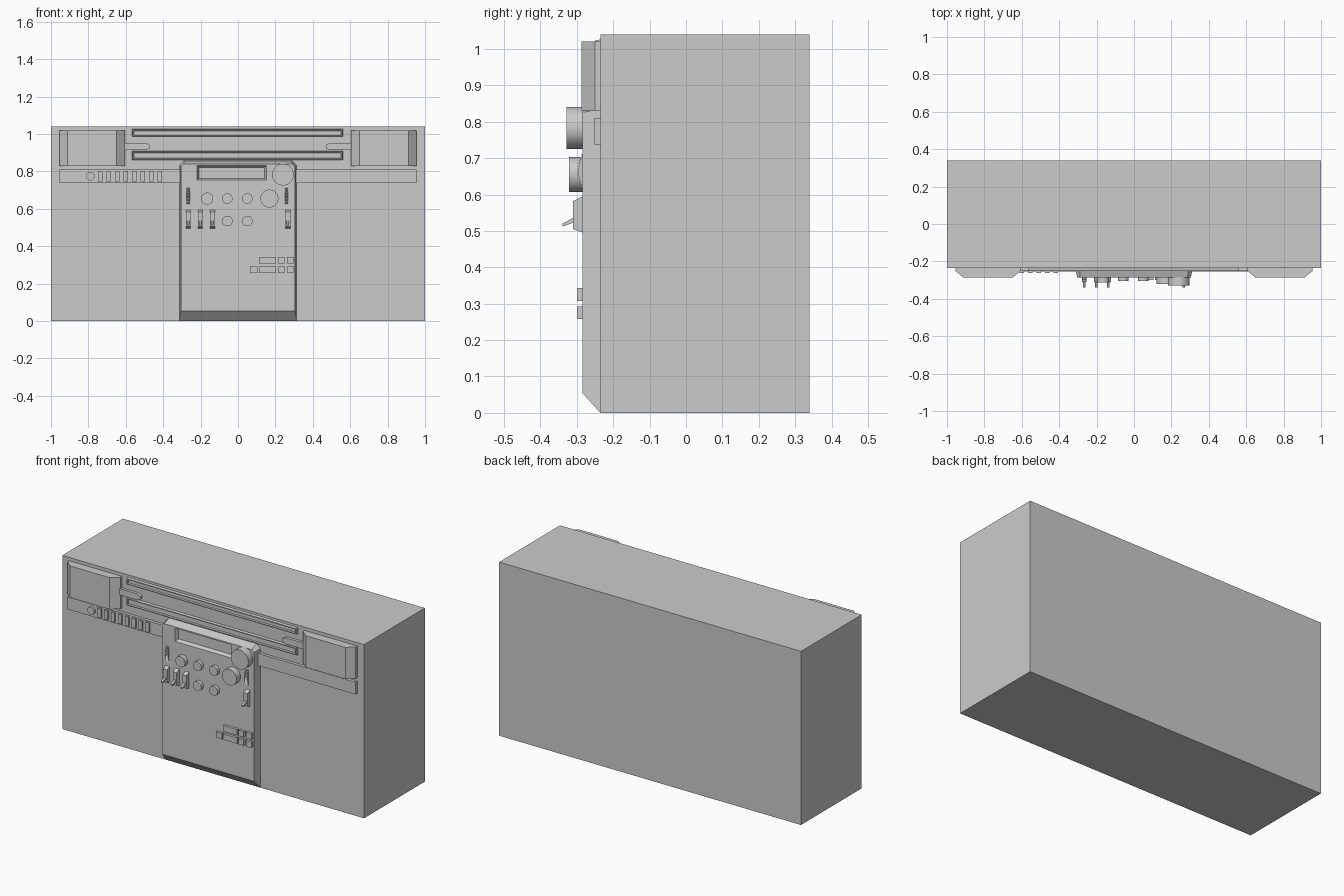
import bpy, bmesh
from math import sin, cos, pi, radians

if "Cube" in bpy.data.objects:
    bpy.data.objects.remove(bpy.data.objects["Cube"])


def loft(name, rings, smooth=False):
    """Skin a stack of equal-length 3D rings and cap both ends."""
    bm = bmesh.new()
    vs = [[bm.verts.new(p) for p in r] for r in rings]
    n = len(vs[0])
    for a, b in zip(vs, vs[1:]):
        for i in range(n):
            f = bm.faces.new((a[i], a[(i + 1) % n], b[(i + 1) % n], b[i]))
            f.smooth = smooth
    bm.faces.new(vs[0])
    bm.faces.new(vs[-1])
    bmesh.ops.recalc_face_normals(bm, faces=bm.faces)
    me = bpy.data.meshes.new(name)
    bm.to_mesh(me)
    bm.free()
    if smooth:
        me.set_sharp_from_angle(angle=radians(30))
    ob = bpy.data.objects.new(name, me)
    bpy.context.collection.objects.link(ob)
    return ob


def rect(x0, x1, z0, z1, y):
    return [(x0, y, z0), (x1, y, z0), (x1, y, z1), (x0, y, z1)]


def box(name, x0, x1, z0, z1, y0, y1):
    return loft(name, [rect(x0, x1, z0, z1, y0), rect(x0, x1, z0, z1, y1)])


def knob(name, x, z, r, y0, y1, n=32):
    def ring(y, rr):
        return [(x + rr * cos(2 * pi * i / n), y, z + rr * sin(2 * pi * i / n))
                for i in range(n)]
    return loft(name, [ring(y0, r), ring(y1, r)], True)


def side_profile(name, pts, x, w):
    """Extrude a (y, z) profile across x."""
    return loft(name, [[(x + s * w / 2, y, z) for y, z in pts] for s in (-1, 1)])


FACE, PANEL = -0.235, -0.285

# Main cabinet
box("cabinet", -1, 1, 0, 1.04, 0.34, FACE)

# Handle mounts and short handle arms, mirrored left and right
for s, side in ((1, "right"), (-1, "left")):
    levels = ((-0.23, .605, .955), (-0.25, .605, .955), (-0.287, .65, .912))
    loft("handle_mount_" + side,
         [rect(s * a, s * b, .83, 1.02, y) for y, a, b in levels])
    arm = [(.61, .914), (.49, .914), (.47, .925), (.47, .941), (.49, .952), (.61, .952)]
    loft("handle_arm_" + side, [[(s * x, y, z) for x, z in arm] for y in (-0.23, -0.252)])

# Long raised trim frames with shallow recessed centres
for i, (z0, z1) in enumerate(((.985, 1.027), (.86, .91))):
    steps = ((-0.23, 0), (-0.25, .004), (-0.25, .009), (-0.24, .011))
    loft("trim_rail_%d" % i,
         [rect(-.567 + d, .562 - d, z0 + d, z1 - d, y) for y, d in steps])

# Control strip with push keys and a small knob
box("control_strip", -.955, .955, .737, .81, -0.23, -0.253)
for i in range(8):
    x = -.737 + i * .0457
    box("strip_key_%d" % i, x - .012, x + .012, .747, .803, -0.25, -0.263)
knob("strip_knob", -.79, .775, .023, -0.25, -0.266)


# Central panel with chamfered rim and clipped top corners
def panel_ring(y, hw, z0, z1, c):
    return [(-hw, y, z0), (hw, y, z0), (hw, y, z1 - c), (hw - c, y, z1),
            (-hw + c, y, z1), (-hw, y, z1 - c)]


panel = loft("centre_panel", [panel_ring(-0.22, .314, 0, .857, .024),
                              panel_ring(FACE, .314, 0, .857, .024),
                              panel_ring(PANEL, .304, .055, .84, .014)])

# Recessed display window
cutter = loft("display_cutter", [rect(-.218, .152, .753, .832, -0.30),
                                 rect(-.218, .152, .753, .832, PANEL),
                                 rect(-.208, .142, .763, .822, PANEL + .02)])
mod = panel.modifiers.new("display_recess", 'BOOLEAN')
mod.object = cutter
mod.operation = 'DIFFERENCE'
mod.solver = 'EXACT'
bpy.context.view_layer.objects.active = panel
bpy.ops.object.modifier_apply(modifier=mod.name)
bpy.data.objects.remove(cutter)

# Rotary knobs
IN = PANEL + .005
knob("tuning_knob", .24, .783, .058, IN, -0.328, 48)
knob("volume_knob", .168, .655, .048, IN, -0.322, 48)
knob("small_knob_0", -.165, .655, .032, IN, -0.312)
for i, (x, z) in enumerate(((-.057, .655), (.05, .655), (-.057, .535), (.05, .535))):
    knob("small_knob_%d" % (i + 1), x, z, .028, IN, -0.305)

# Ridged thumbwheels
wheel = [(IN, .613)]
for i in range(25):
    a = radians(-29 + 58 * i / 24)
    r = .1 if i % 2 else .095
    wheel.append((min(-0.199 - r * cos(a), IN - .001), .665 + r * sin(a)))
wheel.append((IN, .717))
for i, x in enumerate((-.266, .259)):
    side_profile("thumbwheel_%d" % i, wheel, x, .018)

# Toggle switches: tapered housing with a lever
for i, x in enumerate((-.266, -.202, -.137, .267)):
    side_profile("switch_housing_%d" % i,
                 [(IN, .494), (PANEL, .496), (-0.31, .505), (-0.31, .582), (PANEL, .594),
                  (IN, .594)], x, .026)
    side_profile("switch_lever_%d" % i,
                 [(-0.30, .527), (-0.338, .512), (-0.34, .52), (-0.30, .541)], x, .013)

# Two rows of transport buttons
for row, z, spans in (
        (0, .308, ((.112, .203), (.215, .248), (.262, .298))),
        (1, .258, ((.063, .103), (.112, .203), (.215, .248), (.262, .298)))):
    for i, (a, b) in enumerate(spans):
        box("button_%d_%d" % (row, i), a, b, z, z + .035, IN, -0.30)
